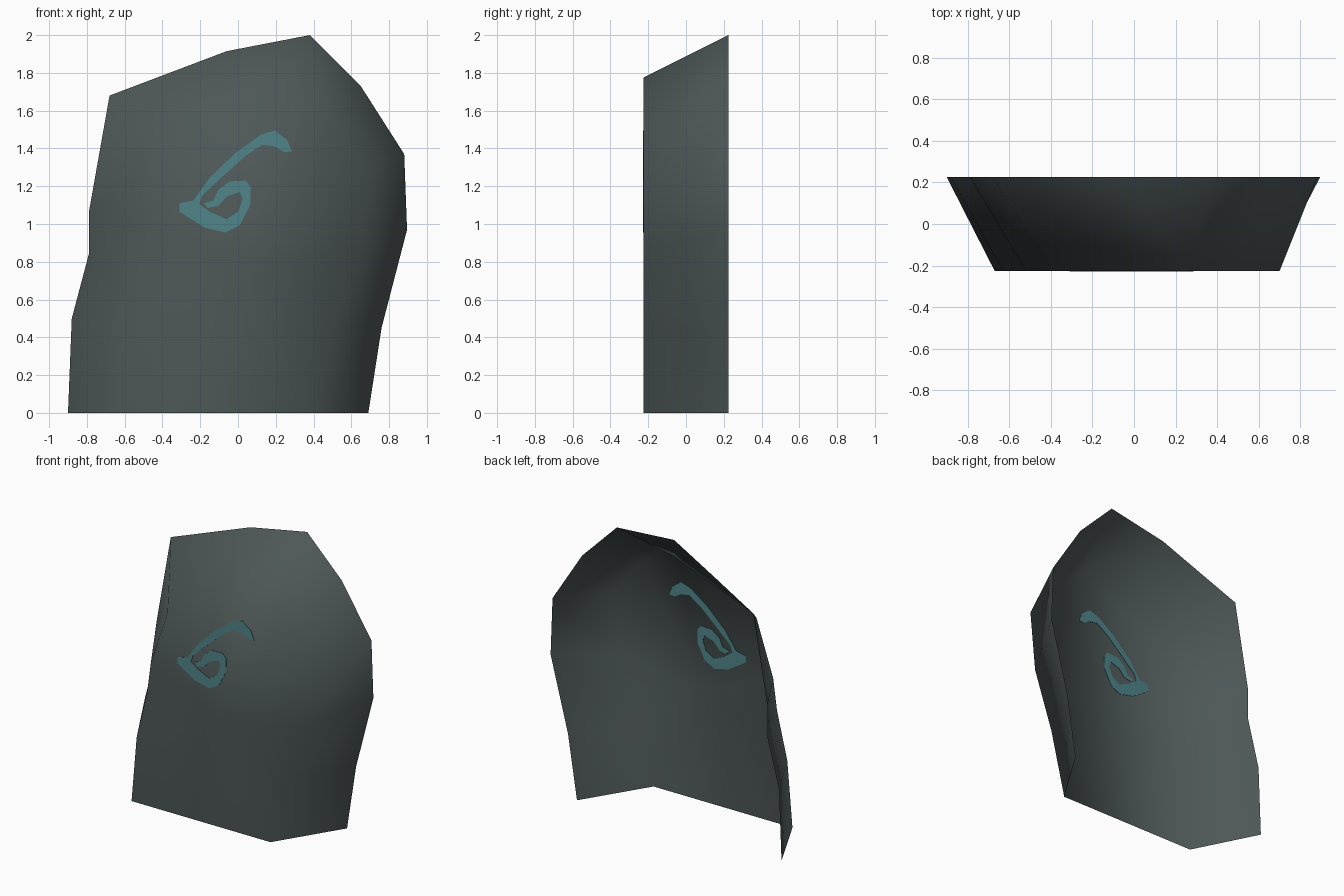
import bpy, bmesh

if "Cube" in bpy.data.objects:
    bpy.data.objects.remove(bpy.data.objects["Cube"])

D = 0.225  # half depth of the shell


def material(name, rgb):
    m = bpy.data.materials.new(name)
    m.diffuse_color = (*rgb, 1)
    m.use_nodes = True
    m.node_tree.nodes["Principled BSDF"].inputs["Base Color"].default_value = m.diffuse_color
    return m


def finish(bm, name, mat):
    me = bpy.data.meshes.new(name)
    bm.to_mesh(me)
    bm.free()
    ob = bpy.data.objects.new(name, me)
    bpy.context.collection.objects.link(ob)
    me.materials.append(mat)
    return ob


stone = material("dark_slate", (0.075, 0.095, 0.095))
teal = material("teal_paint", (0.08, 0.235, 0.255))

# Stone shell: back rim and front outline (x, z), open at back and bottom
rim = [(-.9, 0), (-.88, .5), (-.79, .84), (-.79, 1.06), (-.68, 1.68), (-.06, 1.915),
       (.38, 2.0), (.65, 1.73), (.88, 1.37), (.895, .97), (.76, .45), (.69, 0)]
front = [(-.67, 0), (-.63, .46), (-.55, .79), (-.52, 1.01), (-.39, 1.40), (-.06, 1.60),
         (.25, 1.775), (.50, 1.55), (.70, 1.29), (.66, .87), (.52, .46), (.41, 0)]
bm = bmesh.new()
back_v = [bm.verts.new((x, D, z)) for x, z in rim]
front_v = [bm.verts.new((x, -D, z)) for x, z in front]
for i in range(len(rim) - 1):
    bm.faces.new((back_v[i], back_v[i + 1], front_v[i + 1], front_v[i]))
plate = bm.faces.new(front_v)
bmesh.ops.recalc_face_normals(bm, faces=bm.faces)
if plate.normal.y > 0:
    bmesh.ops.reverse_faces(bm, faces=bm.faces[:])
bmesh.ops.poke(bm, faces=[plate])
for f in bm.faces:
    f.smooth = True
finish(bm, "stone_shell", stone)

# Painted spiral: thin plate passing through the front so it shows on both sides
spiral = [(.285, .385), (.26, .445), (.195, .495), (.125, .475), (-.015, .375), (-.15, .245),
          (-.235, .125), (-.31, .11), (-.31, .065), (-.175, -.02), (-.065, -.045), (.01, -.005),
          (.065, .10), (.068, .195), (.04, .23), (-.045, .225), (-.105, .18), (-.13, .125),
          (-.18, .11), (-.16, .085), (-.105, .095), (-.06, .145), (.01, .17), (.025, .13),
          (0, .065), (-.06, .025), (-.15, .065), (-.205, .105), (-.19, .15), (-.095, .24),
          (.04, .36), (.13, .42), (.195, .41), (.245, .38)]
bm = bmesh.new()
face = bm.faces.new([bm.verts.new((x, -D - .003, z + 1)) for x, z in spiral])
new = bmesh.ops.extrude_face_region(bm, geom=[face], use_keep_orig=True)["geom"]
bmesh.ops.translate(bm, vec=(0, .006, 0), verts=[v for v in new if isinstance(v, bmesh.types.BMVert)])
bmesh.ops.recalc_face_normals(bm, faces=bm.faces)
finish(bm, "painted_spiral", teal)
